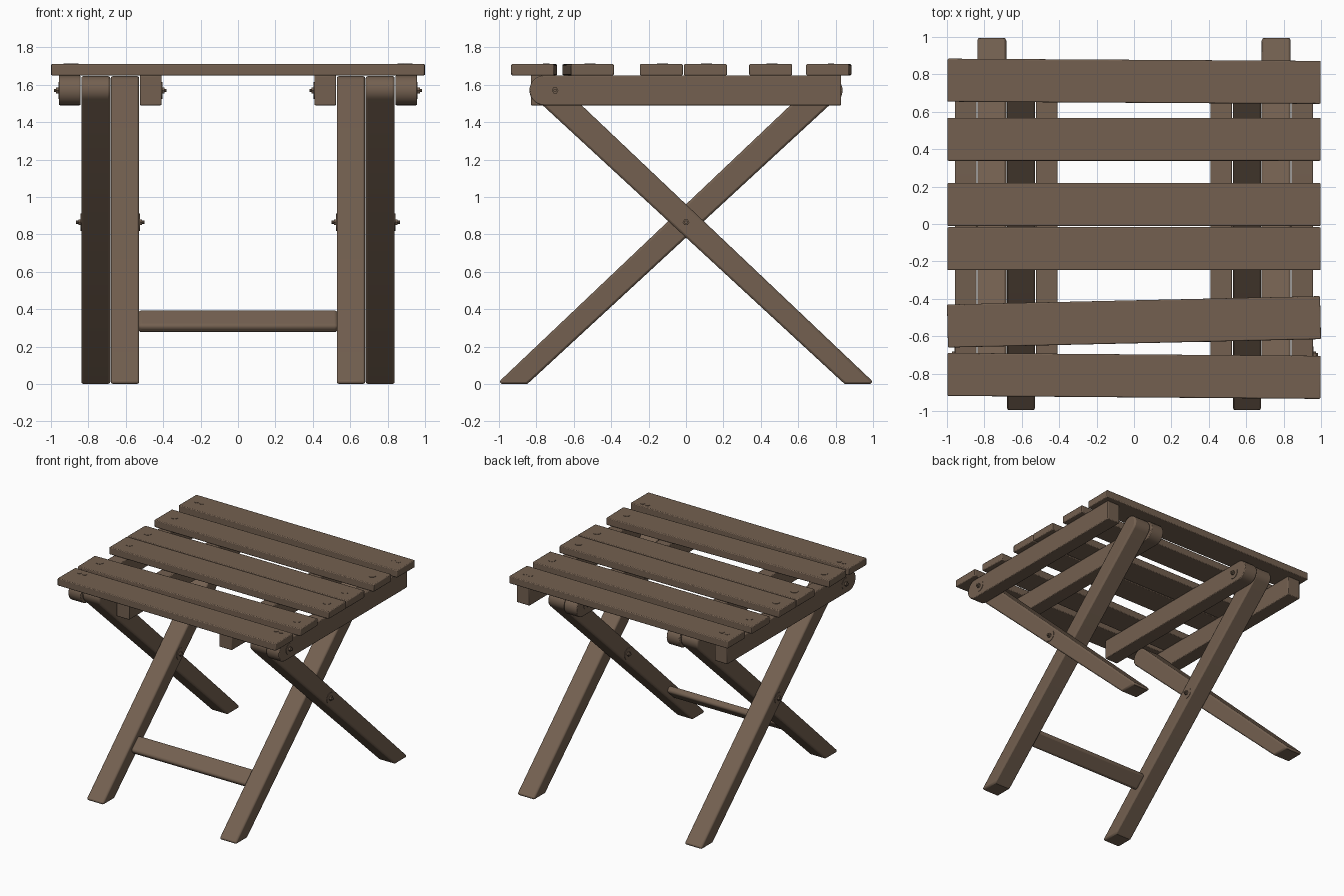
import bpy, bmesh, math
from mathutils import Vector, Matrix

if "Cube" in bpy.data.objects:
    bpy.data.objects.remove(bpy.data.objects["Cube"])

wood = bpy.data.materials.new("brown wood")
wood.diffuse_color = (0.172, 0.117, 0.08, 1)
wood.use_nodes = True
wood.node_tree.nodes["Principled BSDF"].inputs["Base Color"].default_value = wood.diffuse_color


def finish(name, bm, bevel=0.0, segments=2):
    bmesh.ops.recalc_face_normals(bm, faces=bm.faces)
    me = bpy.data.meshes.new(name)
    bm.to_mesh(me)
    bm.free()
    me.materials.append(wood)
    ob = bpy.data.objects.new(name, me)
    bpy.context.collection.objects.link(ob)
    if bevel:
        m = ob.modifiers.new("bevel", 'BEVEL')
        m.width, m.segments = bevel, segments
        m.limit_method, m.angle_limit = 'ANGLE', math.radians(40)
    bpy.ops.object.select_all(action='DESELECT')
    bpy.context.view_layer.objects.active = ob
    ob.select_set(True)
    bpy.ops.object.shade_smooth_by_angle(angle=math.radians(35))
    return ob


def extrude_x(name, profile, x0, x1, bevel):
    """Extrude a (y, z) outline from x0 to x1."""
    bm = bmesh.new()
    face = bm.faces.new([bm.verts.new((x0, y, z)) for y, z in profile])
    res = bmesh.ops.extrude_face_region(bm, geom=[face])
    verts = [g for g in res["geom"] if isinstance(g, bmesh.types.BMVert)]
    bmesh.ops.translate(bm, verts=verts, vec=(x1 - x0, 0, 0))
    return finish(name, bm, bevel)


def arc(cy, cz, r, a0, a1, n=14):
    return [(cy + r * math.cos(math.radians(a0 + (a1 - a0) * i / n)),
             cz + r * math.sin(math.radians(a0 + (a1 - a0) * i / n))) for i in range(n + 1)]


def box(name, size, loc, rot, bevel, segments=2):
    bm = bmesh.new()
    bmesh.ops.create_cube(bm, size=1, matrix=Matrix.Diagonal((*size, 1)))
    bmesh.ops.transform(bm, matrix=Matrix.Translation(loc) @ rot, verts=bm.verts)
    return finish(name, bm, bevel, segments)


def disc(name, p, r, depth, axis='Z', n=20):
    rot = Matrix.Rotation(math.pi / 2, 4, 'Y') if axis == 'X' else Matrix()
    bm = bmesh.new()
    bmesh.ops.create_cone(bm, cap_ends=True, segments=n, radius1=r, radius2=r,
                          depth=depth, matrix=Matrix.Translation(p) @ rot)
    return finish(name, bm)


# leg and rail outlines, rounded end at the front top
leg = [(0.835, 0.012), (0.85, 0.0), (0.985, 0.0), (1.0, 0.012)] + arc(-0.752, 1.575, 0.072, 47, 227)
rail = [(0.83, 1.49), (0.83, 1.65)] + arc(-0.757, 1.57, 0.08, 90, 270)
flip = lambda pts: [(-y, z) for y, z in pts]

for s, side in ((-1, "left"), (1, "right")):
    # crossing legs
    extrude_x("outer_leg_" + side, leg, s * 0.683, s * 0.838, 0.012)
    extrude_x("inner_leg_" + side, flip(leg), s * 0.528, s * 0.68, 0.012)
    # seat rails
    extrude_x("outer_rail_" + side, rail, s * 0.842, s * 0.958, 0.006)
    extrude_x("inner_rail_" + side, flip(rail), s * 0.408, s * 0.525, 0.006)
    # washers, pivot bolts and nuts
    for name, x, d, y, z in (("outer_pivot", 0.958, 1, -0.7, 1.57),
                             ("inner_pivot", 0.408, -1, 0.7, 1.57),
                             ("outer_cross", 0.838, 1, 0, 0.865),
                             ("inner_cross", 0.528, -1, 0, 0.865)):
        tag = name + "_%s_" + side
        disc(tag % "washer", (s * x, y, z), 0.046, 0.006, 'X')
        disc(tag % "nut", (s * (x + d * 0.008), y, z), 0.018, 0.016, 'X', 6)
        disc(tag % "bolt", (s * (x + d * 0.01), y, z), 0.009, 0.034, 'X', 10)

# foot crossbar, tilted along the inner legs
box("crossbar", (1.07, 0.055, 0.135), (0, -0.57, 0.335),
    Matrix.Rotation(math.radians(-47), 4, 'X'), 0.02, 4)

# seat slats: centre y, tilt about z, then whether it has twin screws
slats = ((0.763, -0.006, True), (0.453, 0, False), (0.104, 0, False),
         (-0.132, 0, False), (-0.523, 0.0225, False), (-0.812, -0.008, True))
for i, (y, tilt, twin) in enumerate(slats):
    box("seat_slat_%d" % (i + 1), (1.995, 0.23, 0.06), (0, y, 1.68),
        Matrix.Rotation(tilt, 4, 'Z'), 0.006)
    # screw heads
    sy = y + (0.012 if y > 0 else 0.065) if twin else y + (0.006 if y > -0.4 else 0.01)
    for s in (-1, 1):
        for x in ((0.87, 0.917) if twin else (0.897,)):
            disc("screw_head_%d" % (i + 1), (s * x, sy, 1.709), 0.017 if twin else 0.029, 0.007)
